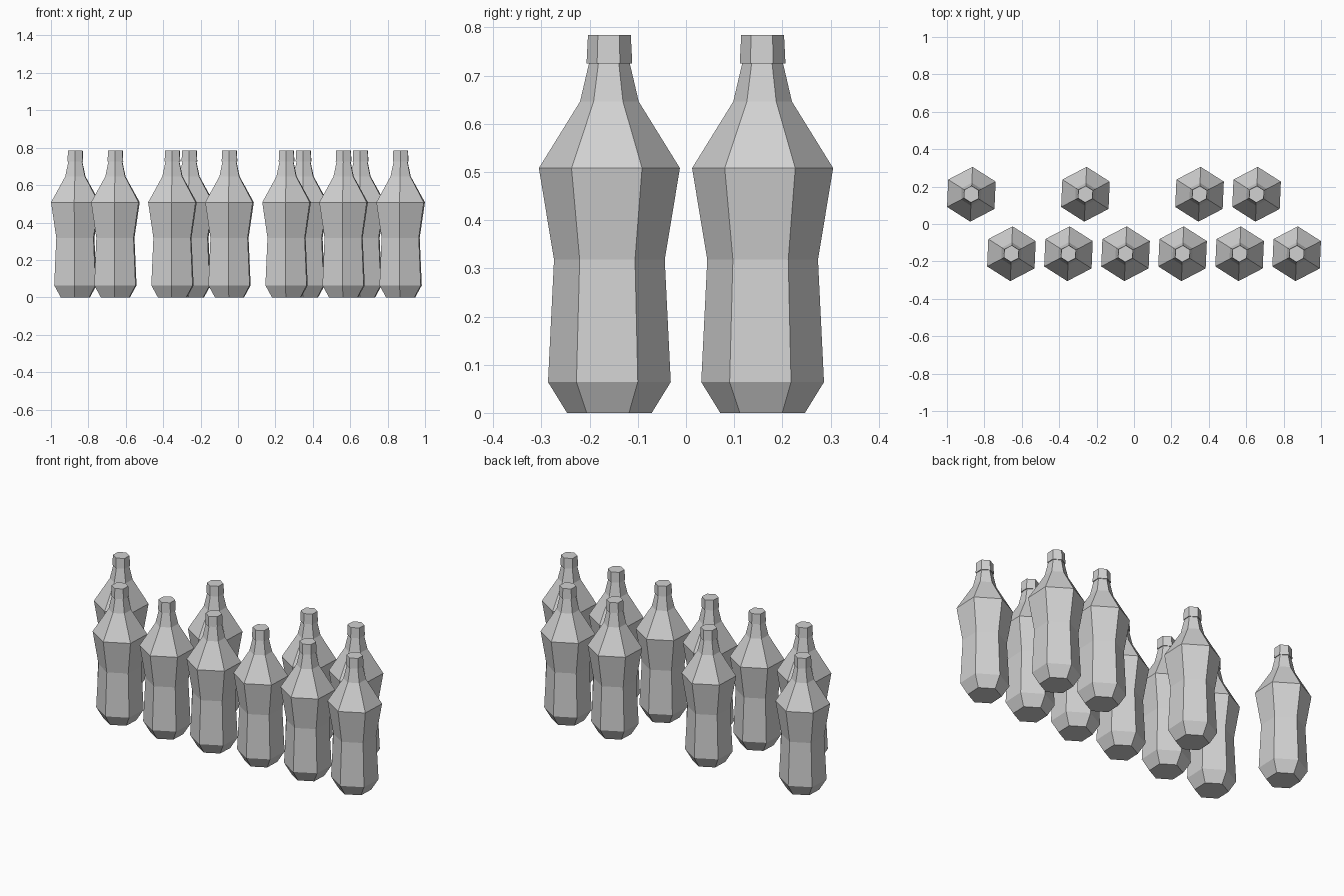
import bpy
import bmesh
from math import cos, sin, radians

cube = bpy.data.objects.get("Cube")
if cube:
    bpy.data.objects.remove(cube, do_unlink=True)

SIDES = 6
TURN = radians(27.55)
SPACING = 0.305
ROW_Y = 0.159
END_X = 0.8696

# Bottle outline as (radius, height), from base to cap
PROFILE = [
    (0.088, 0.0), (0.1275, 0.064), (0.115, 0.318), (0.1465, 0.508),
    (0.061, 0.646), (0.0425, 0.725), (0.0475, 0.725), (0.0445, 0.784),
]

grey = bpy.data.materials.new("plain_grey")
grey.use_nodes = True
colour = (0.64, 0.64, 0.64, 1.0)
grey.diffuse_color = colour
grey.node_tree.nodes["Principled BSDF"].inputs["Base Color"].default_value = colour


def bottle_mesh():
    """Six-sided bottle: stacked rings bridged by flat faces, closed at both ends."""
    bm = bmesh.new()
    rings = []
    for radius, height in PROFILE:
        ring = []
        for i in range(SIDES):
            a = TURN + radians(360 / SIDES * i)
            ring.append(bm.verts.new((radius * cos(a), radius * sin(a), height)))
        rings.append(ring)
    for low, high in zip(rings, rings[1:]):
        for i in range(SIDES):
            j = (i + 1) % SIDES
            bm.faces.new((low[i], low[j], high[j], high[i]))
    bm.faces.new(rings[0][::-1])
    bm.faces.new(rings[-1])
    bmesh.ops.recalc_face_normals(bm, faces=bm.faces)
    mesh = bpy.data.meshes.new("bottle")
    bm.to_mesh(mesh)
    bm.free()
    mesh.materials.append(grey)
    return mesh


def place_bottle(name, mesh, x, y):
    bottle = bpy.data.objects.new(name, mesh)
    bottle.location = (x, y, 0)
    bpy.context.collection.objects.link(bottle)


mesh = bottle_mesh()

# Full front row, counted from the left end
for slot in range(6):
    place_bottle(f"front_bottle_{slot + 1}", mesh, END_X - SPACING * slot, -ROW_Y)

# Back row with gaps, counted from the right end
for slot in (0, 2, 4, 5):
    place_bottle(f"back_bottle_{slot + 1}", mesh, -END_X + SPACING * slot, ROW_Y)
